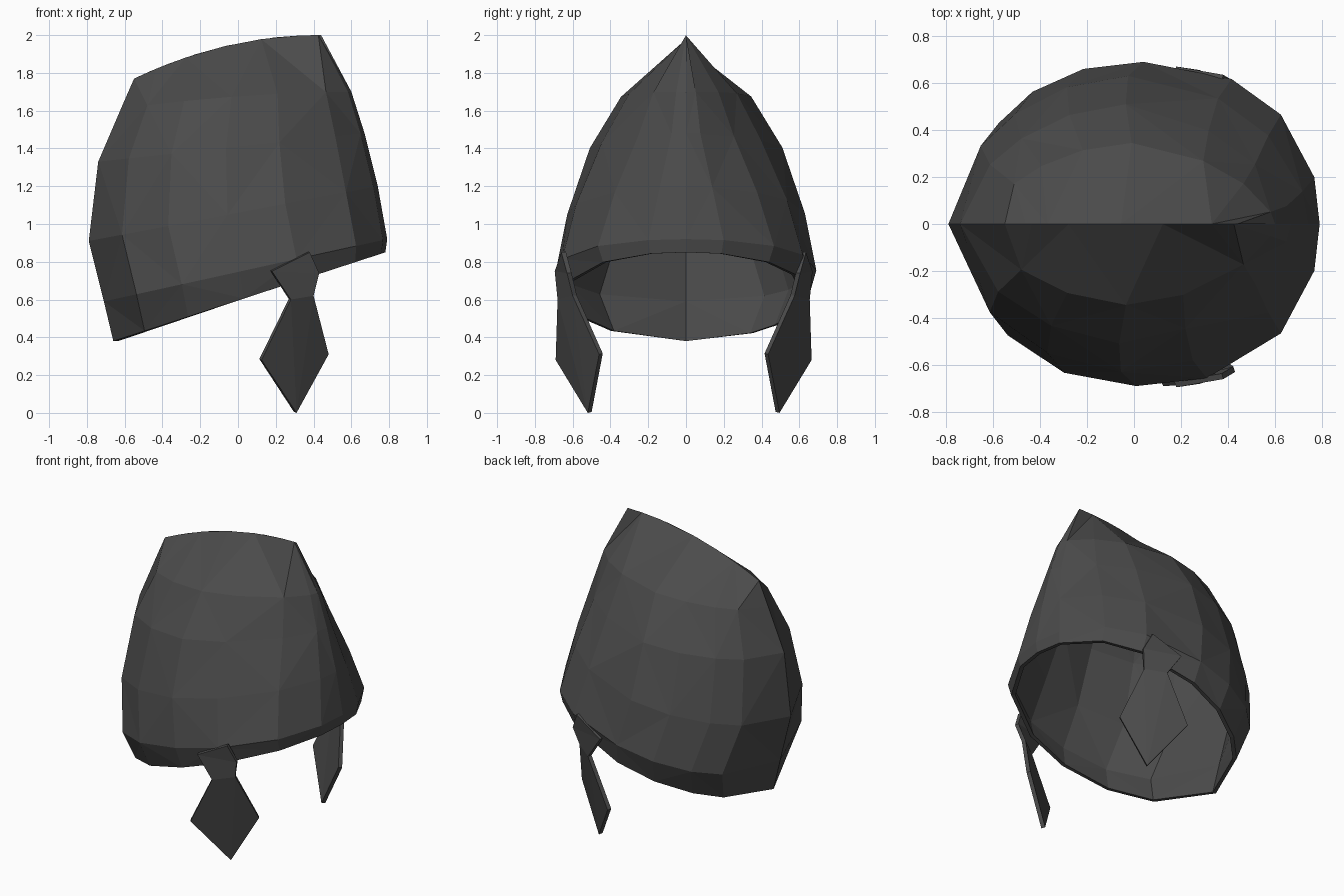
import bpy
import bmesh

cube = bpy.data.objects.get("Cube")
if cube:
    bpy.data.objects.remove(cube)

# Dark cloth
cloth = bpy.data.materials.new("charcoal_cloth")
cloth.use_nodes = True
colour = (0.07, 0.07, 0.07, 1)
cloth.diffuse_color = colour
shader = cloth.node_tree.nodes["Principled BSDF"]
shader.inputs["Base Color"].default_value = colour
shader.inputs["Roughness"].default_value = 0.9

LEFT, RIGHT = 1, -1


def make_part(name, bm):
    mesh = bpy.data.meshes.new(name)
    bm.to_mesh(mesh)
    bm.free()
    mesh.materials.append(cloth)
    part = bpy.data.objects.new(name, mesh)
    bpy.context.collection.objects.link(part)
    return part


def add_face(bm, side, verts):
    """Keep the face pointing outward on either side."""
    bm.faces.new(verts if side == LEFT else verts[::-1])


def half_ring(bm, side, level, inset):
    """Half an oval from back to front; the powers set how blunt each end is."""
    back, front, width, z_back, z_front, bulge, back_power, front_power = level
    back, front = back + inset, front - inset
    drop = inset if width == 0 else 0
    width = max(width - inset, 0)
    ring = []
    for u in stations[side]:
        power = back_power if u < 0 else front_power
        v = (1 - abs(u) ** power) ** (1 / power)
        x = (back + front) / 2 + (front - back) / 2 * u
        z = (z_back + z_front) / 2 + (z_front - z_back) / 2 * u
        z += bulge * (1 - u * u) - drop
        ring.append(bm.verts.new((x, side * width * v, z)))
    return ring


def bridge(bm, side, low, high, row):
    """Fill between two rings, alternating diagonals for creased facets."""
    for i in range(len(low) - 1):
        a, b, c, d = low[i], high[i], high[i + 1], low[i + 1]
        if (row + i) % 2:
            add_face(bm, side, (a, b, c))
            add_face(bm, side, (a, c, d))
        else:
            add_face(bm, side, (a, b, d))
            add_face(bm, side, (b, c, d))


# Where the facets divide each side, from back to front
stations = {
    LEFT: (-1, -.82, -.63, -.34, 0, .5, .78, .97, 1),
    RIGHT: (-1, -.77, -.45, -.04, .36, .78, .97, 1),
}

# Hood rings from the slanted open rim up to the ridge
# back x, front x, half width, back z, front z, bulge, back power, front power
levels = [
    (-0.66, 0.78, 0.65, 0.38, 0.85, 0, 1.9, 2.2),
    (-0.71, 0.79, 0.69, 0.59, 0.92, 0, 2.2, 2.2),
    (-0.79, 0.74, 0.63, 0.91, 1.20, 0, 1.85, 1.9),
    (-0.74, 0.67, 0.51, 1.33, 1.48, 0, 1.75, 1.6),
    (-0.62, 0.60, 0.345, 1.61, 1.70, 0.02, 1.75, 1.6),
    (-0.55, 0.44, 0, 1.77, 2.0, 0.06, 2, 2),
]
bm = bmesh.new()
for side in (LEFT, RIGHT):
    outer = [half_ring(bm, side, level, 0) for level in levels]
    lining = [half_ring(bm, side, level, 0.025) for level in levels]
    bridge(bm, side, lining[0], outer[0], 0)
    for row in range(len(levels) - 1):
        bridge(bm, side, outer[row], outer[row + 1], row)
        bridge(bm, -side, lining[row], lining[row + 1], row)
bmesh.ops.remove_doubles(bm, verts=bm.verts, dist=0.002)
make_part("hood_shell", bm)

# Diamond ear flaps, each hanging from a narrow neck under the rim
for side, name, shift in ((LEFT, "left_ear_flap", -0.015),
                          (RIGHT, "right_ear_flap", 0.01)):
    bm = bmesh.new()
    back_top, peak, front_top, front_neck, front_corner, tip, back_corner, back_neck = [
        bm.verts.new((x, side * (y + shift), z)) for x, y, z in (
            (0.18, 0.685, 0.75), (0.38, 0.65, 0.85), (0.43, 0.62, 0.74),
            (0.40, 0.59, 0.62), (0.48, 0.45, 0.31), (0.31, 0.51, 0),
            (0.125, 0.68, 0.28), (0.28, 0.67, 0.60))]
    for face in ((back_top, peak, front_top),
                 (back_top, front_top, front_neck, back_neck),
                 (back_neck, front_neck, tip),
                 (back_neck, tip, back_corner),
                 (front_neck, front_corner, tip)):
        add_face(bm, side, face)
    flap = make_part(name, bm)
    solid = flap.modifiers.new("thickness", 'SOLIDIFY')
    solid.thickness = 0.025
    solid.offset = -1
